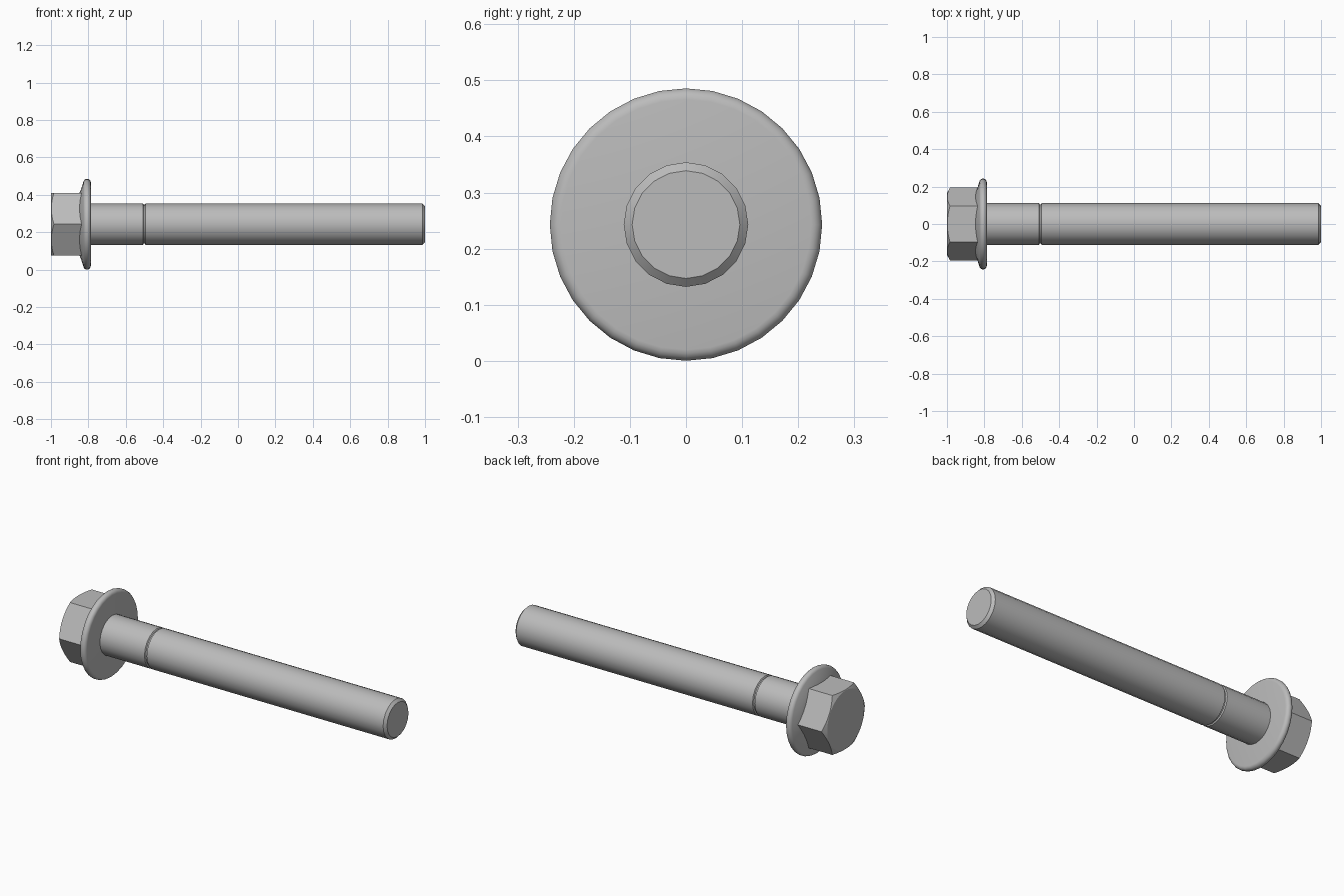
import bpy
import bmesh
from math import cos, sin, pi, radians

cube = bpy.data.objects.get("Cube")
if cube:
    bpy.data.objects.remove(cube, do_unlink=True)

AXIS_Z = 0.243       # height of the bolt axis
FLANGE_R = 0.243
SHANK_R = 0.111
HEX_R = 0.194        # corner radius of the hexagon

steel = bpy.data.materials.new("steel grey")
steel.use_nodes = True
colour = (0.5, 0.5, 0.5, 1)
steel.diffuse_color = colour
steel.node_tree.nodes["Principled BSDF"].inputs["Base Color"].default_value = colour


def lathe(name, profile, sides, start=0.0):
    """Revolve (x, radius) points around the bolt axis and cap both ends."""
    bm = bmesh.new()
    rings = []
    for x, r in profile:
        angles = [start + 2 * pi * i / sides for i in range(sides)]
        rings.append([bm.verts.new((x, r * sin(a), AXIS_Z + r * cos(a))) for a in angles])
    for a, b in zip(rings, rings[1:]):
        for i in range(sides):
            j = (i + 1) % sides
            bm.faces.new((a[i], a[j], b[j], b[i]))
    bm.faces.new(rings[0])
    bm.faces.new(rings[-1])
    bmesh.ops.recalc_face_normals(bm, faces=bm.faces)
    mesh = bpy.data.meshes.new(name)
    bm.to_mesh(mesh)
    bm.free()
    mesh.materials.append(steel)
    obj = bpy.data.objects.new(name, mesh)
    bpy.context.collection.objects.link(obj)
    return obj


def smooth(obj, angle=25):
    bpy.ops.object.select_all(action='DESELECT')
    obj.select_set(True)
    bpy.context.view_layer.objects.active = obj
    bpy.ops.object.shade_smooth_by_angle(angle=radians(angle))


# Hexagonal head, corners chamfered by a cone
head = lathe("hex_head", [(-1, HEX_R), (-0.81, HEX_R)], 6, radians(30))
cone = lathe("chamfer_cutter", [(-1, 0.165), (-0.975, 0.21), (-0.8, 0.21)], 48)
cut = head.modifiers.new("chamfer", 'BOOLEAN')
cut.operation = 'INTERSECT'
cut.solver = 'EXACT'
cut.object = cone
bpy.context.view_layer.objects.active = head
bpy.ops.object.modifier_apply(modifier=cut.name)
bpy.data.objects.remove(cone, do_unlink=True)
smooth(head, 20)

# Washer flange: sloped top, rounded rim, flat bearing face
rim_r = 0.02
rim = [(-0.807 - rim_r * cos(a), FLANGE_R - rim_r + rim_r * sin(a))
       for a in (radians(d) for d in range(20, 181, 20))]
flange = lathe("flange", [(-0.853, 0.155), (-0.838, 0.19)] + rim, 32)
smooth(flange, 35)

# Plain shank, narrow groove, threaded length and chamfered tip
shank = lathe("shank", [(-0.8, SHANK_R), (-0.508, SHANK_R), (-0.504, 0.104),
                        (-0.498, 0.104), (-0.494, SHANK_R), (0.986, SHANK_R),
                        (1.0, 0.096)], 20)
smooth(shank)
